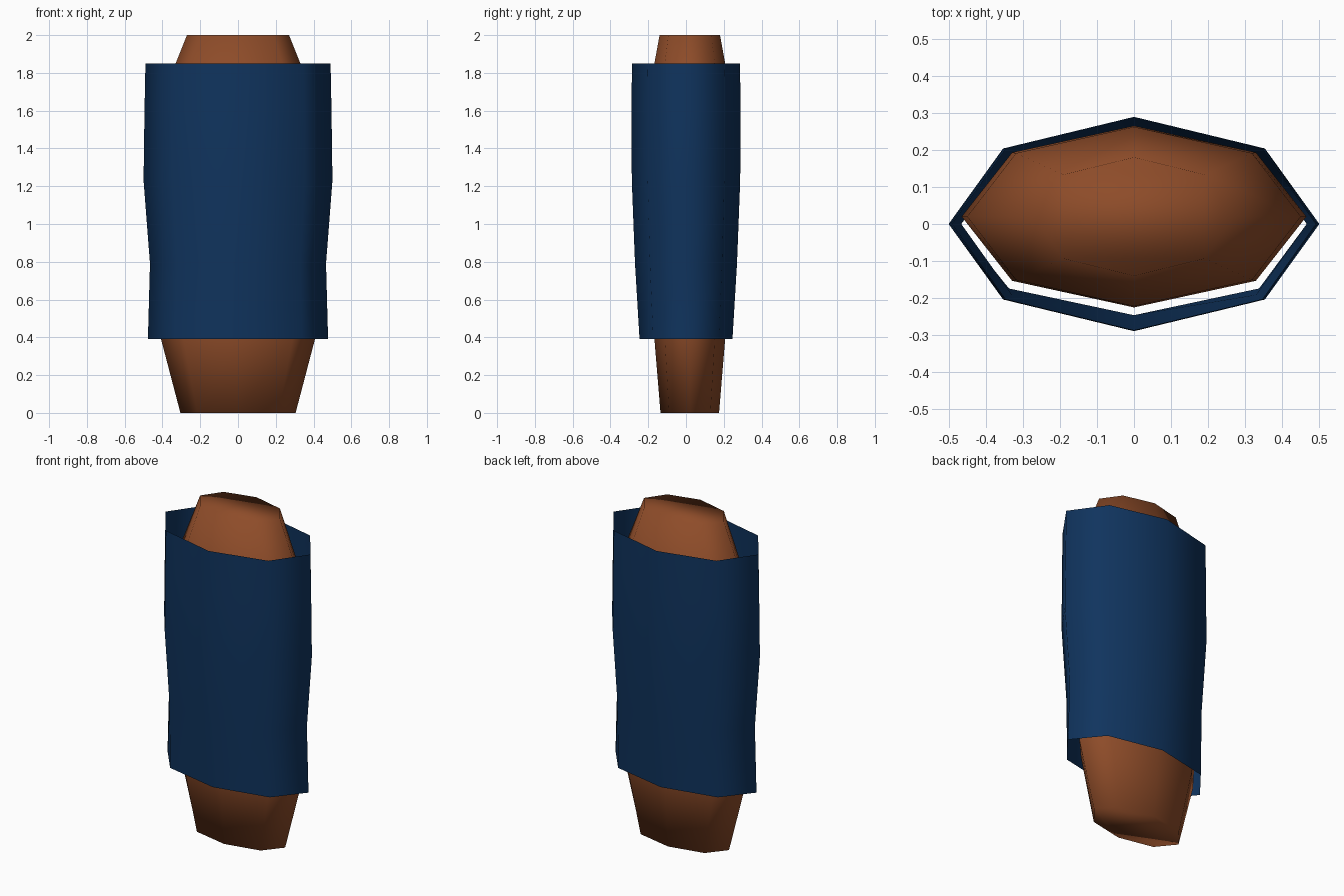
import bpy
import bmesh
from math import cos, sin, pi

default = bpy.data.objects.get("Cube")
if default:
    bpy.data.objects.remove(default, do_unlink=True)

SIDES = 8


def material(name, rgb):
    m = bpy.data.materials.new(name)
    m.use_nodes = True
    color = (*rgb, 1)
    m.diffuse_color = color
    m.node_tree.nodes["Principled BSDF"].inputs["Base Color"].default_value = color
    return m


def loft(name, rings, y_center, capped, mat):
    """Join stacked octagonal rings given as (z, half width, half depth)."""
    bm = bmesh.new()
    loops = []
    for z, rx, ry in rings:
        angles = [2 * pi * i / SIDES for i in range(SIDES)]
        loops.append([bm.verts.new((rx * cos(a), y_center + ry * sin(a), z))
                      for a in angles])
    for low, high in zip(loops, loops[1:]):
        for i in range(SIDES):
            j = (i + 1) % SIDES
            bm.faces.new((low[i], low[j], high[j], high[i]))
    if capped:
        bm.faces.new(loops[0][::-1])
        bm.faces.new(loops[-1])
    for face in bm.faces:
        face.smooth = True
    mesh = bpy.data.meshes.new(name)
    bm.to_mesh(mesh)
    bm.free()
    mesh.materials.append(mat)
    obj = bpy.data.objects.new(name, mesh)
    bpy.context.collection.objects.link(obj)
    return obj


skin = material("warm brown", (0.27, 0.072, 0.022))
cloth = material("navy blue", (0.005, 0.034, 0.112))

# Closed torso, tapering at the hips and shoulders
loft("torso", [(0, 0.305, 0.155), (0.4, 0.41, 0.188), (0.8, 0.435, 0.22),
               (1.23, 0.465, 0.245), (1.55, 0.45, 0.242), (2, 0.27, 0.16)],
     0.02, True, skin)

# Open, single-layer garment around the torso
loft("shirt", [(0.39, 0.477, 0.246), (0.79, 0.466, 0.27), (1.23, 0.5, 0.287),
               (1.6, 0.495, 0.289), (1.85, 0.49, 0.286)],
     0, False, cloth)
